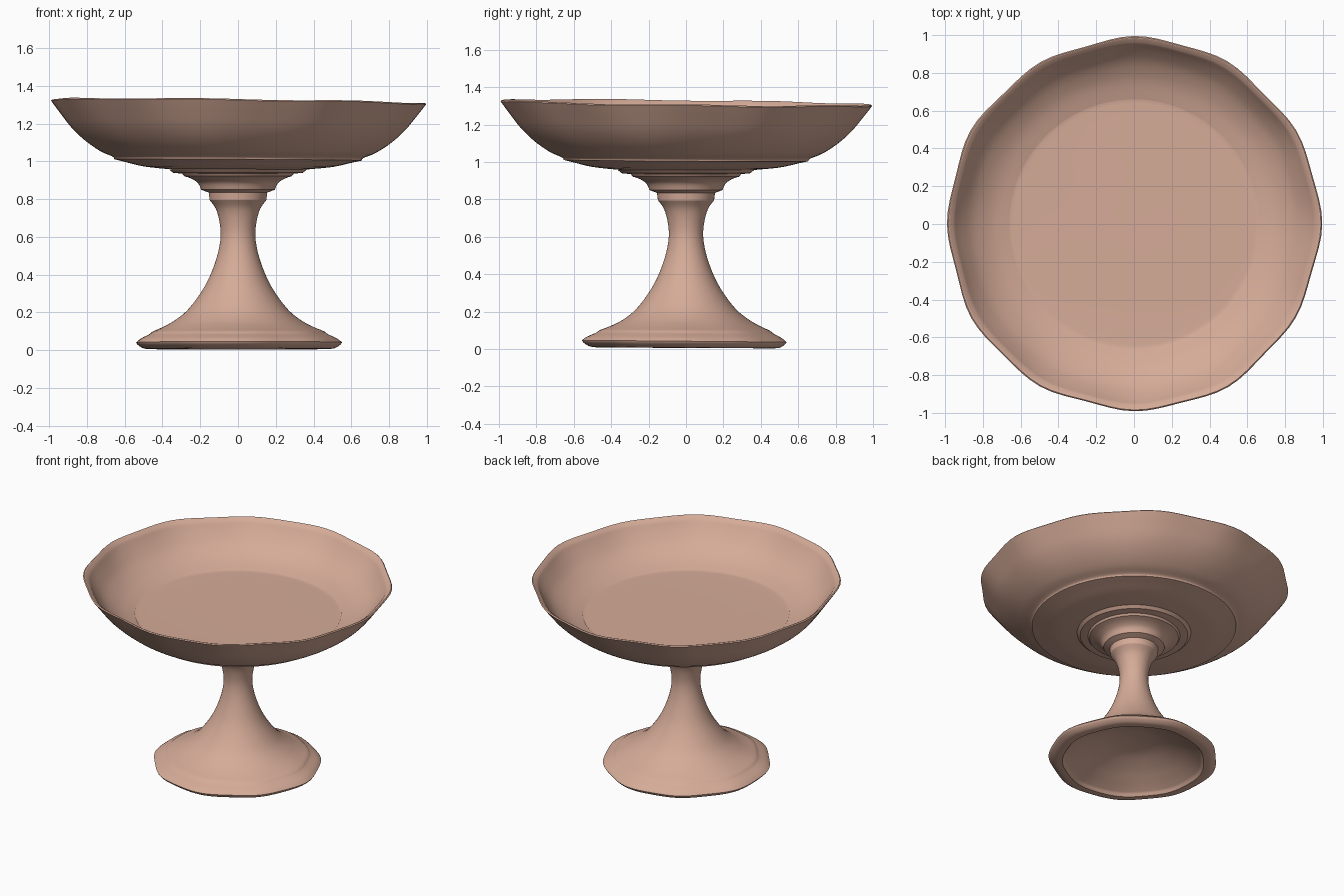
import bpy, bmesh, math

if "Cube" in bpy.data.objects:
    bpy.data.objects.remove(bpy.data.objects["Cube"])

SEGMENTS = 96

clay = bpy.data.materials.new("dusty pink clay")
clay.diffuse_color = (0.67, 0.41, 0.315, 1)
clay.use_nodes = True
clay.node_tree.nodes["Principled BSDF"].inputs["Base Color"].default_value = clay.diffuse_color


def smooth_run(pts, steps=4):
    """Catmull-Rom curve through profile points."""
    p = [pts[0]] + pts + [pts[-1]]
    out = []
    for i in range(1, len(p) - 2):
        a, b, c, d = p[i - 1:i + 3]
        for s in range(steps):
            t = s / steps
            out.append(tuple(0.5 * (2 * b[k] + (c[k] - a[k]) * t
                       + (2 * a[k] - 5 * b[k] + 4 * c[k] - d[k]) * t * t
                       + (3 * b[k] - a[k] - 3 * c[k] + d[k]) * t ** 3) for k in (0, 1)))
    return out + [pts[-1]]


def lathe(name, runs, warp):
    """Revolve joined profile runs; a radius of zero becomes a pole."""
    profile = []
    for run in runs:
        pts = smooth_run(run)
        profile += pts[1:] if profile else pts
    bm = bmesh.new()
    rings = []
    for r, z in profile:
        if r < 1e-4:
            rings.append([bm.verts.new((0, 0, z))] * SEGMENTS)
            continue
        rings.append([bm.verts.new(warp(r, z, 2 * math.pi * i / SEGMENTS))
                      for i in range(SEGMENTS)])
    for lo, hi in zip(rings, rings[1:]):
        for i in range(SEGMENTS):
            j = (i + 1) % SEGMENTS
            corners = list(dict.fromkeys((lo[i], lo[j], hi[j], hi[i])))
            bm.faces.new(corners)
    mesh = bpy.data.meshes.new(name)
    bm.to_mesh(mesh)
    bm.free()
    mesh.materials.append(clay)
    obj = bpy.data.objects.new(name, mesh)
    bpy.context.collection.objects.link(obj)
    bpy.ops.object.select_all(action='DESELECT')
    obj.select_set(True)
    bpy.context.view_layer.objects.active = obj
    bpy.ops.object.shade_smooth_by_angle(angle=math.radians(28))
    return obj


def bowl_warp(r, z, a):
    # scalloped, slightly tilted rim that fades out towards the stem
    k = max(0, (r - 0.7) / 0.29) ** 2
    wave = 0.009 * math.cos(12 * (a - math.pi / 2)) + 0.004 * math.sin(5 * a + 1)
    rr = r + k * wave
    x, y = rr * math.cos(a), rr * math.sin(a)
    tilt = -0.013 * (x + y) * min(1, r * r)
    return x, y, z + tilt + 0.003 * k * math.cos(7 * a)


def foot_warp(r, z, a):
    # gently uneven foot edge
    k = max(0, (r - 0.35) / 0.19) if z < 0.3 else 0
    rr = r + k * (0.006 * math.cos(9 * a) + 0.006 * math.cos(4 * a + 0.5))
    x, y = rr * math.cos(a), rr * math.sin(a)
    return x, y - 0.01 * k, z - 0.009 * y * min(1, k)


# Bowl: underside with a foot ring, curved wall, lip, inner wall and flat floor
lathe("bowl", [
    [(0.365, 0.958), (0.50, 0.972), (0.60, 0.995), (0.655, 1.008)],
    [(0.655, 1.008), (0.665, 1.022), (0.73, 1.05), (0.81, 1.105), (0.88, 1.172),
     (0.94, 1.25), (0.985, 1.312)],
    [(0.985, 1.312), (0.975, 1.318), (0.95, 1.298)],
    [(0.95, 1.298), (0.91, 1.24), (0.85, 1.175), (0.76, 1.118), (0.66, 1.083)],
    [(0.66, 1.083), (0.64, 1.078), (0.3, 1.076), (0.0, 1.076)],
], bowl_warp)

# Pedestal: hollow under the foot, flared foot, waisted stem, stepped collar
lathe("pedestal", [
    [(0.0, 0.17), (0.15, 0.155), (0.28, 0.11), (0.38, 0.06), (0.44, 0.025)],
    [(0.44, 0.025), (0.455, 0.006)],
    [(0.455, 0.006), (0.50, 0.010), (0.53, 0.028), (0.54, 0.042)],
    [(0.54, 0.042), (0.515, 0.062), (0.47, 0.085), (0.45, 0.100), (0.40, 0.122),
     (0.34, 0.155), (0.27, 0.21), (0.20, 0.30), (0.15, 0.39), (0.11, 0.50),
     (0.092, 0.60), (0.098, 0.68), (0.118, 0.75), (0.150, 0.795)],
    [(0.150, 0.795), (0.155, 0.835)],
    [(0.155, 0.835), (0.195, 0.850)],
    [(0.195, 0.850), (0.212, 0.885), (0.245, 0.908), (0.285, 0.922)],
    [(0.285, 0.922), (0.295, 0.935)],
    [(0.295, 0.935), (0.345, 0.940)],
    [(0.345, 0.940), (0.365, 0.958)],
], foot_warp)
